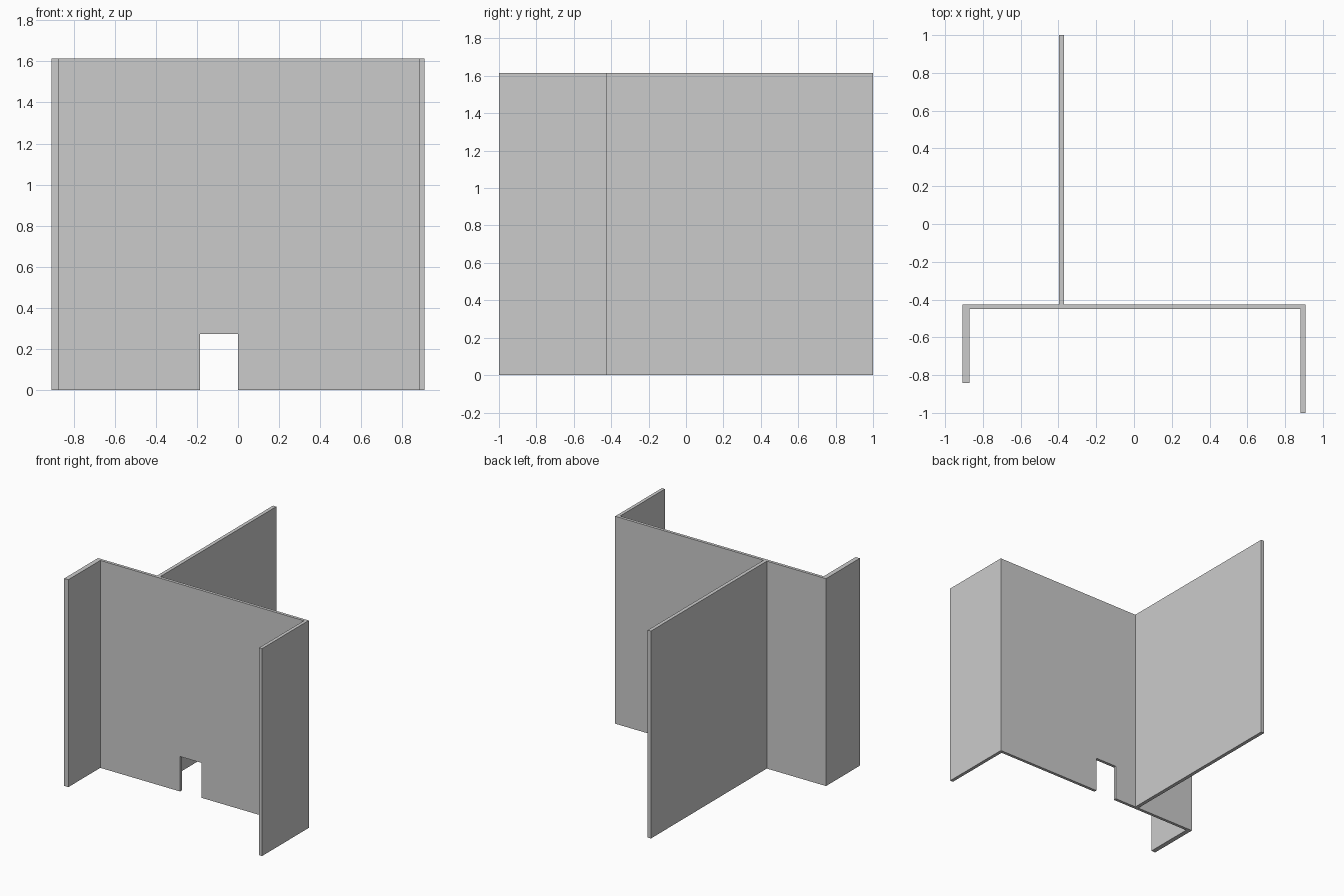
import bpy, bmesh

if "Cube" in bpy.data.objects:
    bpy.data.objects.remove(bpy.data.objects["Cube"])

HEIGHT = 1.615


def prism(name, outline, z0, z1):
    """Extrude a counter-clockwise plan outline from z0 up to z1."""
    bm = bmesh.new()
    base = bm.faces.new([bm.verts.new((x, y, z0)) for x, y in outline])
    top = bmesh.ops.extrude_face_region(bm, geom=[base], use_keep_orig=True)["geom"]
    for v in top:
        if isinstance(v, bmesh.types.BMVert):
            v.co.z = z1
    bmesh.ops.recalc_face_normals(bm, faces=bm.faces)
    mesh = bpy.data.meshes.new(name)
    bm.to_mesh(mesh)
    bm.free()
    obj = bpy.data.objects.new(name, mesh)
    bpy.context.collection.objects.link(obj)
    return obj


# Walls: one plan outline with cross wall, two front wings and rear wall
walls = prism("partition_walls", [
    (-0.908, -0.842), (-0.872, -0.842), (-0.872, -0.449),    # left wing
    (0.882, -0.449), (0.882, -1.0), (0.908, -1.0),           # right wing
    (0.908, -0.426), (-0.37, -0.426),                        # cross wall back
    (-0.37, 1.0), (-0.398, 1.0), (-0.398, -0.426),           # rear wall
    (-0.908, -0.426),
], 0, HEIGHT)

# Low opening through the cross wall
cutter = prism("opening_cutter", [
    (-0.185, -0.6), (0.0, -0.6), (0.0, -0.3), (-0.185, -0.3),
], -0.1, 0.272)
cutter.hide_render = True

cut = walls.modifiers.new("opening", "BOOLEAN")
cut.operation = "DIFFERENCE"
cut.solver = "EXACT"
cut.object = cutter
bpy.context.view_layer.objects.active = walls
bpy.ops.object.modifier_apply(modifier=cut.name)
bpy.data.objects.remove(cutter)
